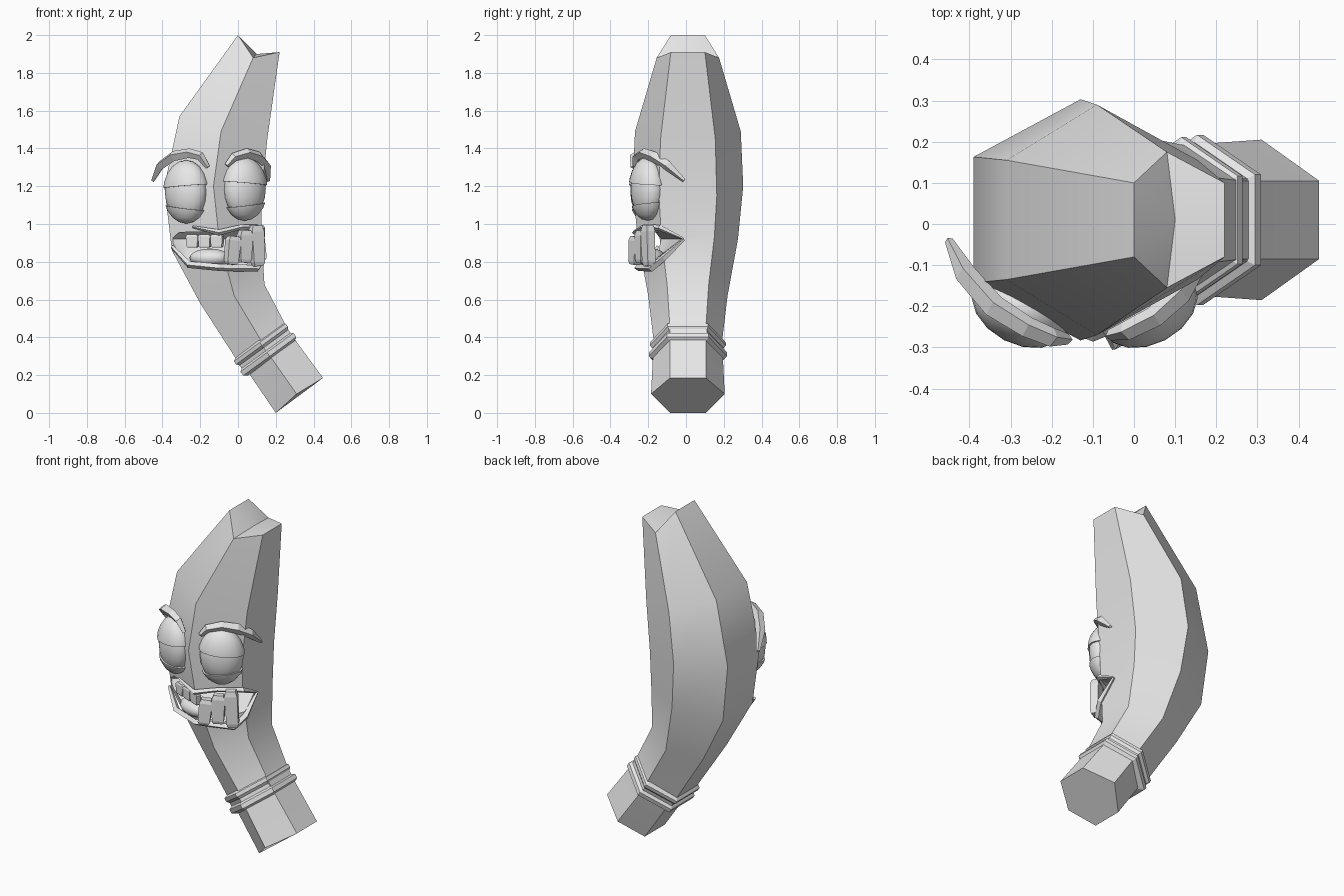
import bpy, bmesh, math
from mathutils import Vector, Matrix

cube = bpy.data.objects.get("Cube")
if cube:
    bpy.data.objects.remove(cube, do_unlink=True)

grey = bpy.data.materials.new("plain_grey")
grey.use_nodes = True
GREY = (0.8, 0.8, 0.8, 1)
grey.diffuse_color = GREY
grey.node_tree.nodes["Principled BSDF"].inputs["Base Color"].default_value = GREY


def finish(name, bm, angle=None):
    """Turn a bmesh into a grey object, smooth below the given angle."""
    bmesh.ops.recalc_face_normals(bm, faces=bm.faces)
    me = bpy.data.meshes.new(name)
    bm.to_mesh(me)
    bm.free()
    me.materials.append(grey)
    if angle:
        me.shade_smooth()
        me.set_sharp_from_angle(angle=math.radians(angle))
    ob = bpy.data.objects.new(name, me)
    bpy.context.collection.objects.link(ob)
    return ob


def loft(name, rings, tip=None, angle=None):
    """Skin a list of closed loops; the end is flat or runs to a tip point."""
    bm = bmesh.new()
    loops = [[bm.verts.new(p) for p in ring] for ring in rings]
    n = len(loops[0])
    for a, b in zip(loops, loops[1:]):
        for i in range(n):
            j = (i + 1) % n
            bm.faces.new((a[i], a[j], b[j], b[i]))
    bm.faces.new(loops[0])
    if tip:
        t = bm.verts.new(tip)
        for i in range(n):
            bm.faces.new((loops[-1][i], loops[-1][(i + 1) % n], t))
    else:
        bm.faces.new(loops[-1])
    return finish(name, bm, angle)


def hexagon(left, mid, right, ridge, side, cy=0.01):
    """Six-sided section with ridges at front and back."""
    spots = [(left, -side), (mid, -ridge), (right, -side),
             (right, side), (mid, ridge), (left, side)]
    return [(p[0], cy + y, p[1]) for p, y in spots]


# Curved six-sided body with stem and dished top
body = loft("body", [
    hexagon((.20, 0), (.31, .10), (.45, .185), .195, .095),
    hexagon((.05, .22), (.17, .30), (.30, .39), .185, .095),
    hexagon((0, .27), (.13, .37), (.26, .45), .18, .095),
    hexagon((-.20, .58), (-.02, .62), (.14, .68), .21, .11),
    hexagon((-.35, .86), (-.10, .92), (.125, .93), .265, .14),
    hexagon((-.39, 1.2), (-.13, 1.2), (.125, 1.15), .293, .153),
    hexagon((-.31, 1.57), (-.09, 1.49), (.155, 1.45), .28, .145),
    hexagon((0, 2), (.08, 1.88), (.22, 1.91), .165, .09),
], tip=(.10, .01, 1.9))

# Mouth cavity, a wedge that opens further round the +x side
small = [(-.4, .94), (-.17, .95), (-.13, .92), (-.16, .83), (-.4, .82)]
large = [(-.4, .94), (-.14, .97), (0, .92), (-.2, .76), (-.4, .75)]
wide = [(-.4, .95), (-.14, .96), (-.08, .92), (-.16, .77), (-.4, .76)]
cutter = loft("mouth_cutter", [[(x, y, z) for y, z in prof] for x, prof in
                               ((-.345, small), (-.26, wide), (.3, large))])
cutter.hide_render = True
cut = body.modifiers.new("mouth", 'BOOLEAN')
cut.object = cutter
cut.solver = 'EXACT'
bpy.context.view_layer.objects.active = body
body.select_set(True)
bpy.ops.object.modifier_apply(modifier=cut.name)
bpy.data.objects.remove(cutter, do_unlink=True)
body.data.shade_smooth()
body.data.set_sharp_from_angle(angle=math.radians(28))

# Double collar around the stem
axis = Vector((-.59, .81))
across = Vector((.81, .59))
rings = []
for t, s in ((-.015, .95), (0, 1.1), (.025, 1.1), (.035, 1),
             (.055, 1), (.07, 1.07), (.09, 1.07), (.105, .9)):
    c = Vector((.168, .3)) + axis * t
    rings.append(hexagon(c - across * .158 * s, c, c + across * .158 * s, .188 * s, .1 * s))
loft("collar", rings)


def ball(name, centre, radii, turn=0, tilt=0, keep=None, angle=40):
    """Ellipsoid, optionally keeping only the part above or below a level."""
    bm = bmesh.new()
    bmesh.ops.create_uvsphere(bm, u_segments=16, v_segments=10, radius=1)
    bmesh.ops.transform(bm, matrix=Matrix.Diagonal((*radii, 1)), verts=bm.verts)
    if keep:
        level, sign = keep
        res = bmesh.ops.bisect_plane(
            bm, geom=bm.verts[:] + bm.edges[:] + bm.faces[:], plane_co=(0, 0, level),
            plane_no=(math.sin(tilt), 0, math.cos(tilt)),
            clear_inner=sign > 0, clear_outer=sign < 0)
        rim = [e for e in res["geom_cut"] if isinstance(e, bmesh.types.BMEdge)]
        bmesh.ops.holes_fill(bm, edges=rim)
    bmesh.ops.transform(bm, verts=bm.verts, matrix=Matrix.Translation(centre)
                        @ Matrix.Rotation(turn, 4, 'Z'))
    return finish(name, bm, angle)


def strip(name, points, depth):
    """Tapered four-sided strip through points with a radius each."""
    cu = bpy.data.curves.new(name, 'CURVE')
    cu.dimensions = '3D'
    cu.bevel_depth = depth
    cu.bevel_resolution = 0
    cu.use_fill_caps = True
    sp = cu.splines.new('POLY')
    sp.points.add(len(points) - 1)
    for p, (x, y, z, r) in zip(sp.points, points):
        p.co = (x, y, z, 1)
        p.radius = r
    tmp = bpy.data.objects.new(name, cu)
    bpy.context.collection.objects.link(tmp)
    bpy.context.view_layer.update()
    bm = bmesh.new()
    me = tmp.to_mesh()
    bm.from_mesh(me)
    tmp.to_mesh_clear()
    bpy.data.objects.remove(tmp, do_unlink=True)
    for f in bm.faces:
        f.smooth = False
    return finish(name, bm)


# Eyes with drooping upper lids and lower lids
for side, centre, sign in (("right", (-.275, -.205, 1.17), -1),
                           ("left", (.035, -.205, 1.185), 1)):
    turn = sign * math.radians(28)
    ball(side + "_eye", centre, (.12, .08, .155), turn)
    lid = (.13, .09, .168)
    ball(side + "_upper_lid", centre, lid, turn, sign * .08, (.03, 1))
    ball(side + "_lower_lid", centre, lid, turn, -sign * .12, (-.085, -1))

# Eyebrows
strip("right_eyebrow", [(-.45, -.04, 1.23, .4), (-.41, -.12, 1.31, 1), (-.34, -.2, 1.36, 1.1),
                        (-.26, -.25, 1.375, 1), (-.2, -.275, 1.36, .9), (-.16, -.28, 1.30, .5)], .026)
strip("left_eyebrow", [(-.06, -.27, 1.31, .5), (-.02, -.26, 1.355, .9), (.05, -.225, 1.375, 1),
                       (.11, -.17, 1.355, 1.1), (.15, -.1, 1.31, 1), (.16, -.01, 1.23, .4)], .026)

# Lips
strip("lower_lip", [(-.35, -.15, .88, .5), (-.26, -.21, .785, 1), (-.1, -.255, .77, 1),
                    (.1, -.185, .765, 1), (.135, -.12, .82, 1), (.135, -.01, .92, .4)], .019)
strip("upper_lip", [(-.24, -.22, .985, .4), (-.1, -.27, .955, 1), (.02, -.225, .985, .8),
                    (.13, -.14, .98, 1), (.135, -.02, .925, .4)], .016)

# Tongue
ball("tongue", (-.15, -.18, .82), (.11, .07, .05), math.radians(-15))


def tooth(name, centre, size, turn, roll):
    """Block that narrows toward its lower end."""
    w, d, h = size
    place = (Matrix.Translation(centre) @ Matrix.Rotation(turn, 4, 'Z')
             @ Matrix.Rotation(roll, 4, 'Y'))
    rings = [[place @ Vector((x * w * s, y * d * s, z * h))
              for x, y in ((-1, -1), (1, -1), (1, 1), (-1, 1))]
             for z, s in ((-1, .7), (-.8, .9), (.7, 1), (1, .75))]
    return loft(name, rings)


# Large crooked teeth and a small upper row
for i, (x, y, z, h) in enumerate(((-.03, -.268, .86, .075), (.035, -.235, .88, .085),
                                  (.1, -.2, .885, .108))):
    tooth(f"big_tooth_{i + 1}", (x, y, z), (.036, .025, h), math.radians(28), .1 - .08 * i)
for i in range(3):
    tooth(f"small_tooth_{i + 1}", (-.24 + .065 * i, -.195 - .025 * i, .91),
          (.034, .015, .035), math.radians(-22), 0)
